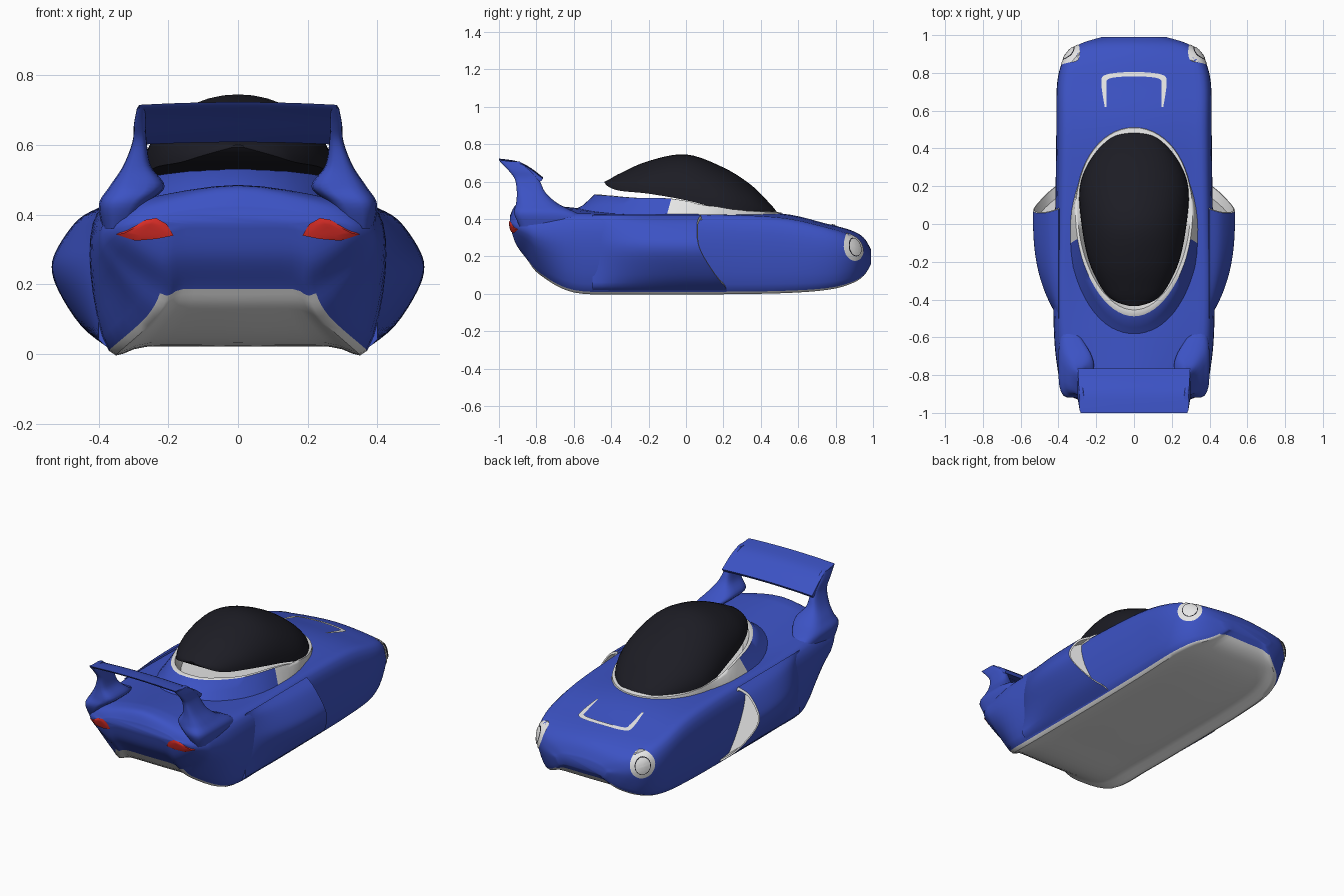
import bpy
import bmesh
from math import sin, cos, pi, radians
from mathutils import Vector
from mathutils.bvhtree import BVHTree

cube = bpy.data.objects.get("Cube")
if cube:
    bpy.data.objects.remove(cube)


def material(name, r, g, b):
    m = bpy.data.materials.new(name)
    m.use_nodes = True
    m.diffuse_color = (r, g, b, 1)
    node = m.node_tree.nodes["Principled BSDF"]
    node.inputs["Base Color"].default_value = (r, g, b, 1)
    node.inputs["Roughness"].default_value = 0.6
    return m


BLUE = material("blue paint", 0.045, 0.085, 0.55)
WHITE = material("white trim", 0.78, 0.78, 0.78)
BLACK = material("dark glass", 0.012, 0.012, 0.018)
RED = material("red light", 0.7, 0.026, 0.02)


def smooth(rows, n, closed=False):
    """Catmull-Rom interpolation through rows of numbers."""
    count, out = len(rows), []
    pick = (lambda i: rows[i % count]) if closed else (lambda i: rows[max(0, min(count - 1, i))])
    for i in range(count if closed else count - 1):
        for k in range(n):
            t = k / n
            out.append([0.5 * (2 * b + (c - a) * t + (2 * a - 5 * b + 4 * c - d) * t ** 2
                               + (3 * b - a - 3 * c + d) * t ** 3)
                        for a, b, c, d in zip(pick(i - 1), pick(i), pick(i + 1), pick(i + 2))])
    return out if closed else out + [list(rows[-1])]


def loft(name, rings, mats, rule=None, closed=True, caps=True, angle=40):
    """Skin a row of rings; rule(centre, row, column) picks the material."""
    bm = bmesh.new()
    grid = [[bm.verts.new(p) for p in ring] for ring in rings]
    size = len(grid[0])
    for i, (a, b) in enumerate(zip(grid, grid[1:])):
        for j in range(size if closed else size - 1):
            k = (j + 1) % size
            f = bm.faces.new((a[j], a[k], b[k], b[j]))
            f.material_index = rule(f.calc_center_median(), i, j) if rule else 0
    if caps:
        for ring, row in ((grid[0], -1), (grid[-1], len(grid))):
            f = bm.faces.new(ring)
            f.material_index = rule(f.calc_center_median(), row, 0) if rule else 0
    bmesh.ops.recalc_face_normals(bm, faces=bm.faces)
    mesh = bpy.data.meshes.new(name)
    bm.to_mesh(mesh)
    bm.free()
    for m in mats:
        mesh.materials.append(m)
    ob = bpy.data.objects.new(name, mesh)
    bpy.context.collection.objects.link(ob)
    bpy.ops.object.select_all(action="DESELECT")
    ob.select_set(True)
    bpy.context.view_layer.objects.active = ob
    bpy.ops.object.shade_smooth_by_angle(angle=radians(angle))
    return ob


# Body: y, floor half width, half width, floor, shoulder and top heights
stations = [
    (-.94, .20, .26, .36, .40, .42), (-.91, .22, .33, .27, .41, .475),
    (-.85, .22, .375, .19, .42, .485), (-.78, .26, .395, .11, .42, .48),
    (-.6, .36, .42, .02, .42, .46), (-.3, .37, .425, .01, .42, .43),
    (.1, .37, .415, .01, .42, .43), (.5, .37, .41, .015, .40, .43),
    (.75, .36, .405, .03, .35, .375), (.88, .31, .365, .06, .31, .34),
    (.95, .22, .29, .10, .27, .30), (.99, .14, .17, .16, .22, .235)]


def section(y, wb, w, zb, zs, zt):
    half = [(0, zb + .012), (wb * .7, zb + .012), (wb, zb), (w, zb + (zs - zb) * .55),
            (w - .02, zs - .015), ((w - .03) * .75, zs * .6 + zt * .4), (0, zt)]
    ring = half + [(-x, z) for x, z in half[-2:0:-1]]
    return [(x, y, z) for x, z in smooth(ring, 4, closed=True)]


def floor_rule(c, row, col):
    return int((col < 8 or col >= 40) and -.84 < c.y < .97 and row >= 0)


body = loft("body", [section(*s) for s in smooth(stations, 5)], [BLUE, WHITE], floor_rule)
skin = BVHTree.FromPolygons([v.co for v in body.data.vertices],
                            [p.vertices for p in body.data.polygons])


def on_body(point, direction, lift):
    """Drop a point onto the body against the given direction."""
    d = Vector(direction).normalized()
    hit, normal, _, _ = skin.ray_cast(Vector(point) + d, -d)
    return hit + d * lift if hit else Vector(point)


def decal(name, mat, centre, direction, outline, lift):
    """Thin plate that follows the body; outline is (sideways, up)."""
    side = Vector((0, 0, 1)).cross(Vector(direction)).normalized()
    rings = [[on_body(Vector(centre) + side * u * s + Vector((0, 0, v * s)), direction, lift)
              for u, v in outline] for s in (1, .75, .5, .25, .05)]
    loft(name, rings, [mat])


# Side pods with recessed intakes facing forward
pod_outline = smooth([(.40, .42), (.46, .385), (.515, .31), (.535, .25),
                      (.515, .18), (.45, .08), (.37, .015)], 4)
pod_outline += [(.35, .12), (.35, .32)]


def pod_ring(side, t, shrink=1.0, push=0.0):
    bulge, ring = 1 - t ** 2.7, []
    for x, z in pod_outline:
        x = .45 + (x - .45) * shrink
        z = .22 + (z - .22) * shrink
        front = .225 - .35 * z - .5 * max(0, x - .40) - push
        if x > .40:
            x = .40 + (x - .40) * bulge
        ring.append((side * x, front * (1 - t) - .5 * t, z))
    return ring


for side, label in ((1, "left"), (-1, "right")):
    rings = [pod_ring(side, 0, .86, .06), pod_ring(side, 0, .92)]
    rings += [pod_ring(side, k / 14) for k in range(15)]
    loft(label + "_side_pod", rings, [BLUE, WHITE], lambda c, row, col: int(row < 2))

# Spoiler fins: z, rear y, front y, outer x, inner x
fin_rows = smooth([
    (.36, -.89, -.5, .39, .30), (.43, -.92, -.58, .40, .26), (.48, -.91, -.68, .37, .21),
    (.54, -.905, -.75, .33, .25), (.61, -.915, -.785, .303, .262),
    (.66, -.95, -.83, .299, .265), (.707, -.995, -.89, .29, .265)], 5)


def rounded(value):
    return abs(value) ** .6 * (1 if value > 0 else -1)


for side, label in ((1, "left"), (-1, "right")):
    rings = [[(side * ((xo + xi) / 2 + (xo - xi) / 2 * rounded(cos(a))),
               (y0 + y1) / 2 + (y1 - y0) / 2 * rounded(sin(a)), z)
              for a in (2 * pi * (k + .5) / 20 for k in range(20))]
             for z, y0, y1, xo, xi in fin_rows]
    loft(label + "_spoiler_fin", rings, [BLUE], angle=60)

# Spoiler wing swept across between the fins
wing = smooth([(-.765, .615), (-.83, .665), (-.9, .70), (-1, .715)], 4)
wing += smooth([(-.99, .703), (-.92, .672), (-.85, .632), (-.775, .6)], 4)
rings = [[(u * (.29 + .06 * (y + .9)), y, z + .008 * (1 - u * u)) for y, z in wing]
         for u in (k / 6 for k in range(-6, 7))]
loft("spoiler_wing", rings, [BLUE])

# Canopy: y, half width, base height, top height
canopy_rows = smooth([
    (.485, .03, .43, .437), (.455, .125, .43, .475), (.35, .225, .435, .58),
    (.2, .287, .45, .675), (0, .278, .5, .745), (-.2, .238, .535, .71),
    (-.35, .165, .55, .645), (-.41, .1, .57, .612), (-.435, .02, .592, .6)], 5)
rings = [[(w * cos(a), y, zb + (zt - zb) * sin(a)) for a in (pi * k / 20 for k in range(21))]
         for y, w, zb, zt in canopy_rows]
loft("canopy", rings, [BLACK])


# Cockpit collar: raised blue hump behind, white sill and tub inside
rim_height = smooth([(.5, .435), (.3, .445), (.1, .475), (-.08, .508), (-.3, .515), (-.5, .535)], 8)


def collar_ring(scale, flare, base=None):
    ring = []
    for k in range(64):
        a = 2 * pi * k / 64
        y = .02 + .48 * cos(a)
        x = .3 * sin(a) * (1 + .1 * cos(a))
        rear = max(0, min(1, (.2 - y) / .35))
        grow = scale + flare * rear
        z = base or min(rim_height, key=lambda p: abs(p[0] - y))[1]
        stretch = grow + (flare * rear if y < 0 else 0)
        ring.append((x * grow, .02 + (y - .02) * stretch, z))
    return ring


rings = [collar_ring(.3, 0, .45), collar_ring(.9, 0, .455), collar_ring(.99, 0),
         collar_ring(1.02, .02), collar_ring(1.025, .08, .475),
         collar_ring(1.03, .2, .41)]
for ring in (rings[4],):
    for k, (x, y, z) in enumerate(ring):
        ring[k] = (x, y, min(z, rings[3][k][2] - .008))


def collar_rule(c, row, col):
    return int(row < 3 or c.y > -.08)


loft("cockpit_collar", rings, [BLUE, WHITE], collar_rule, angle=50)

# Head lights on the nose corners, tail lights on the rear panel
oval = [(cos(2 * pi * k / 24), sin(2 * pi * k / 24)) for k in range(24)]
for side, label in ((1, "left"), (-1, "right")):
    facing = (side * .65, .76, 0)
    spot = (side * .335, .89, .25)
    decal(label + "_headlight_rim", WHITE, spot, facing, [(.07 * u, .075 * v) for u, v in oval], .004)
    decal(label + "_headlight_gasket", BLACK, spot, facing, [(.045 * u, .05 * v) for u, v in oval], .007)
    decal(label + "_headlight_lens", WHITE, spot, facing, [(.041 * u, .046 * v) for u, v in oval], .009)
    leaf = [(-.08, -.015), (-.06, .018), (-.03, .035), (0, .03), (.085, -.012), (.03, -.03), (-.03, -.025)]
    decal(label + "_tail_light", RED, (side * .265, -.9, .355), (0, -1, 0),
          [(side * u, v) for u, v in leaf], .006)

# Hood vent: thin U-shaped strip
outer = [(.155, .62), (.172, .74), (.15, .79), (0, .805)]
inner = [(.145, .62), (.145, .73), (.13, .77), (0, .782)]
rails = [smooth(r + [(-x, y) for x, y in r[-2::-1]], 5) for r in (outer, inner)]
loft("hood_vent", [[on_body((x, y, 0), (0, 0, 1), .005) for x, y in r] for r in rails],
     [WHITE], closed=False, caps=False)
